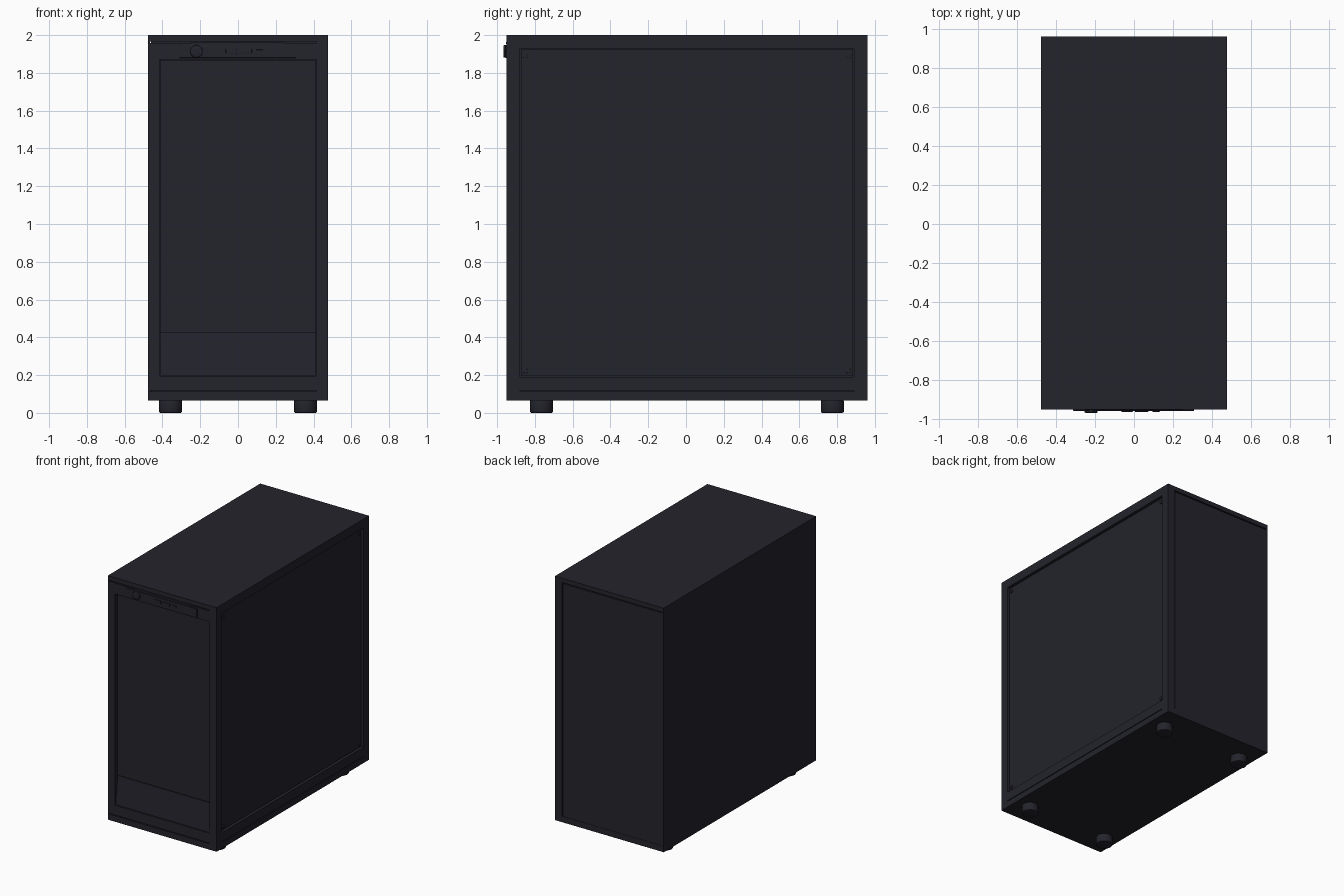
import bpy, bmesh, math
from mathutils import Matrix

if "Cube" in bpy.data.objects:
    bpy.data.objects.remove(bpy.data.objects["Cube"], do_unlink=True)

charcoal = bpy.data.materials.new("charcoal")
charcoal.use_nodes = True
colour = (0.017, 0.017, 0.025, 1)
charcoal.diffuse_color = colour
charcoal.node_tree.nodes["Principled BSDF"].inputs["Base Color"].default_value = colour


def finish(name, bm):
    bmesh.ops.recalc_face_normals(bm, faces=bm.faces)
    mesh = bpy.data.meshes.new(name)
    bm.to_mesh(mesh)
    bm.free()
    mesh.materials.append(charcoal)
    ob = bpy.data.objects.new(name, mesh)
    bpy.context.collection.objects.link(ob)
    return ob


def box(name, x, y, z, bevel=0):
    bm = bmesh.new()
    bmesh.ops.create_cube(bm, size=1)
    for v in bm.verts:
        v.co = [(a + b) / 2 + c * (b - a) for (a, b), c in zip((x, y, z), v.co)]
    if bevel:
        bmesh.ops.bevel(bm, geom=bm.edges[:], offset=bevel, segments=2,
                        affect='EDGES', profile=0.5)
    return finish(name, bm)


def disc(name, centre, radius, depth, axis, bevel=0.004):
    turn = {'X': Matrix.Rotation(math.pi / 2, 4, 'Y'),
            'Y': Matrix.Rotation(math.pi / 2, 4, 'X'),
            'Z': Matrix.Identity(4)}[axis]
    bm = bmesh.new()
    bmesh.ops.create_cone(bm, cap_ends=True, segments=32, radius1=radius,
                          radius2=radius, depth=depth,
                          matrix=Matrix.Translation(centre) @ turn)
    rims = [e for e in bm.edges if any(len(f.verts) > 4 for f in e.link_faces)]
    bmesh.ops.bevel(bm, geom=rims, offset=bevel, segments=2, affect='EDGES', profile=0.5)
    ob = finish(name, bm)
    bpy.context.view_layer.objects.active = ob
    ob.select_set(True)
    bpy.ops.object.shade_smooth_by_angle()
    ob.select_set(False)


FRONT, BACK, SIDE, BASE, TOP = -0.95, 0.96, 0.477, 0.065, 2.0
INNER = 0.415
LEFT_EDGE = -0.465

# Inner body, seen only through seams and recesses
box("inner_body", (-0.46, 0.44), (FRONT + 0.04, BACK - 0.012), (0.08, 1.98))

# Outer shell
box("plain_side_panel", (-SIDE, LEFT_EDGE), (FRONT, BACK), (BASE, TOP))
box("top_panel", (LEFT_EDGE, INNER), (FRONT, BACK), (1.965, TOP))
box("base_panel", (LEFT_EDGE, INNER), (FRONT, BACK), (BASE, 0.112))
box("back_panel", (LEFT_EDGE, INNER - 0.005), (0.9, BACK - 0.002), (0.112, 1.957))

# Frame around the access panel
opening_y, opening_z = (-0.88, 0.89), (0.19, 1.93)
box("side_front_post", (INNER, SIDE), (FRONT, opening_y[0]), (BASE, TOP))
box("side_back_post", (INNER, SIDE), (opening_y[1], BACK), (BASE, TOP))
box("side_top_rail", (INNER, SIDE), opening_y, (opening_z[1], TOP))
box("side_bottom_rail", (INNER, SIDE), opening_y, (0.118, opening_z[0]))
box("side_base_rail", (INNER, SIDE), opening_y, (BASE, 0.112))
box("access_panel", (0.43, 0.462), (-0.874, 0.884), (0.196, 1.924), 0.002)
for y in (-0.85, 0.86):
    for z in (0.222, 1.89):
        disc("panel_screw", (0.463, y, z), 0.014, 0.012, 'X', 0.002)

# Front frame with a recessed centre
box("front_edge_post", (LEFT_EDGE, -INNER), (FRONT, -0.9), (0.118, 1.957))
box("front_top_rail", (-INNER, INNER), (FRONT, -0.9), (1.87, 1.957))
box("front_bottom_rail", (-INNER, INNER), (FRONT, -0.9), (0.118, 0.196))
box("front_mesh_panel", (-INNER + 0.003, INNER - 0.003), (-0.92, -0.9), (0.424, 1.867))

# Sloping lower front panel, flush at its foot
ramp = box("front_sloped_panel", (-INNER + 0.003, INNER - 0.003),
           (FRONT + 0.006, -0.9), (0.199, 0.419))
for v in ramp.data.vertices:
    if v.co.z > 0.3 and v.co.y < -0.92:
        v.co.y = -0.918

# Control strip
box("control_strip", (-0.312, 0.308), (-0.957, -0.93), (1.88, 1.947), 0.002)
disc("power_button", (-0.22, -0.957, 1.914), 0.033, 0.02, 'Y')
for x0, x1, h in ((-0.065, -0.006, 0.012), (0.004, 0.073, 0.012), (0.094, 0.132, 0.008)):
    box("port", (x0, x1), (-0.962, -0.95), (1.915 - h, 1.915 + h), 0.002)
box("strip_lip", (-0.25, 0.25), (-0.953, -0.94), (1.953, 1.963))

# Feet
for x in (-0.357, 0.357):
    for y in (-0.765, 0.775):
        disc("foot", (x, y, 0.035), 0.061, 0.07, 'Z', 0.008)
